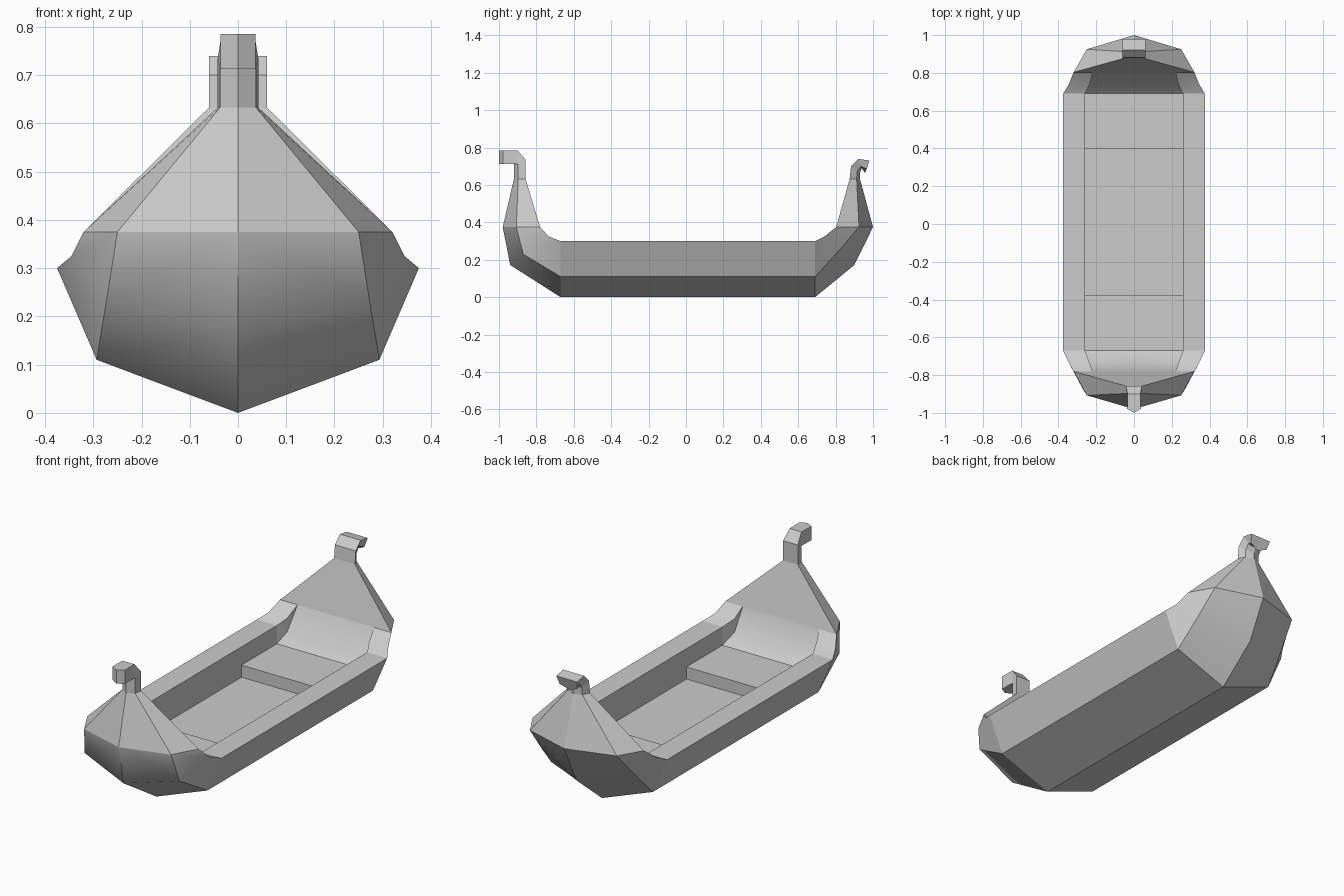
import bpy, bmesh

if "Cube" in bpy.data.objects:
    bpy.data.objects.remove(bpy.data.objects["Cube"])


def loft(name, rows, smooth_rows=(), cap=None):
    """Skin half cross-sections (listed from -y to +y, keel side first), then mirror."""
    bm = bmesh.new()
    cache = {}

    def vert(p):
        key = tuple(round(c, 4) for c in p)
        if key not in cache:
            cache[key] = bm.verts.new(key)
        return cache[key]

    grid = [[vert(p) for p in row] for row in rows]

    def face(vs):
        vs = list(dict.fromkeys(vs))
        if len(vs) > 2:
            f = bm.faces.new(vs)
            f.smooth = True

    for a, b in zip(grid, grid[1:]):
        for j in range(len(a) - 1):
            face([a[j], b[j], b[j + 1], a[j + 1]])
    if cap == "first":
        face(grid[0])
    elif cap == "last":
        face(grid[-1][::-1])
    # all edges are crisp except across the chosen sections
    soft = [set(grid[i]) for i in smooth_rows]
    for e in bm.edges:
        e.smooth = any(e.verts[0] in s and e.verts[1] in s for s in soft)
    flat = [f for f in bm.faces if f.calc_area() < 1e-7]
    bmesh.ops.delete(bm, geom=flat, context='FACES')
    me = bpy.data.meshes.new(name)
    bm.to_mesh(me)
    bm.free()
    ob = bpy.data.objects.new(name, me)
    bpy.context.collection.objects.link(ob)
    m = ob.modifiers.new("mirror", 'MIRROR')
    m.use_axis[0] = True
    return ob


# sections: keel, chine, gunwale, inner rim
def mid(y):
    return [(0, y, 0), (.293, y, .11), (.375, y, .30), (.26, y, .30)]


front1 = [(0, -.94, .172), (.273, -.87, .23), (.345, -.735, .325), (.235, -.735, .325)]
front2 = [(0, -.98, .375), (.25, -.907, .375), (.32, -.78, .375), (.22, -.78, .375)]
rear1 = [(0, .90, .172), (.273, .80, .23), (.345, .74, .325), (.235, .74, .325)]
rear2 = [(0, 1.0, .375), (.25, .925, .375), (.32, .803, .375), (.22, .803, .375)]
hull_rows = [front2, front1, mid(-.67), mid(.69), rear1, rear2]
loft("hull", hull_rows, smooth_rows=(1, 4))


# inside: rim, foot of wall, centre line
def inner(x, y, rim, floor):
    return [(x, y, rim), (x, y, floor), (0, y, floor)]


floor_rows = [inner(.22, -.78, .375, .375), inner(.235, -.735, .325, .255),
              inner(.26, -.67, .30, .205), inner(.26, -.375, .30, .205),
              inner(.26, -.375, .30, .142), inner(.26, .40, .30, .142),
              inner(.26, .40, .30, .205), inner(.26, .69, .30, .205),
              inner(.235, .74, .325, .255), inner(.22, .803, .375, .375)]
loft("inner_floor", floor_rows, smooth_rows=(1, 8))


# prow and stern posts: outer ridge, side, inner corner, inner centre
def post(ridge, side, corner):
    return [(0, *ridge), side, corner, (0, *corner[1:])]


bow = [post((-.98, .375), (.25, -.907, .375), (.32, -.78, .375)),
       post((-.92, .633), (.037, -.897, .633), (.042, -.858, .633)),
       post((-.92, .713), (.037, -.897, .713), (.042, -.858, .735)),
       post((-.925, .713), (.034, -.90, .713), (.034, -.90, .785)),
       [(0, -1, .713), (.036, -.978, .713), (.036, -.978, .785), (0, -1, .785)]]
loft("bow_post", bow[::-1], cap="first")

stern = [post((1.0, .375), (.25, .925, .375), (.32, .803, .375)),
         post((.93, .633), (.042, .912, .633), (.06, .875, .633)),
         post((.93, .665), (.042, .915, .672), (.06, .882, .70)),
         post((.938, .69), (.042, .935, .70), (.06, .922, .74)),
         post((.957, .665), (.05, .966, .685), (.06, .98, .73))]
loft("stern_post", stern, cap="last")
